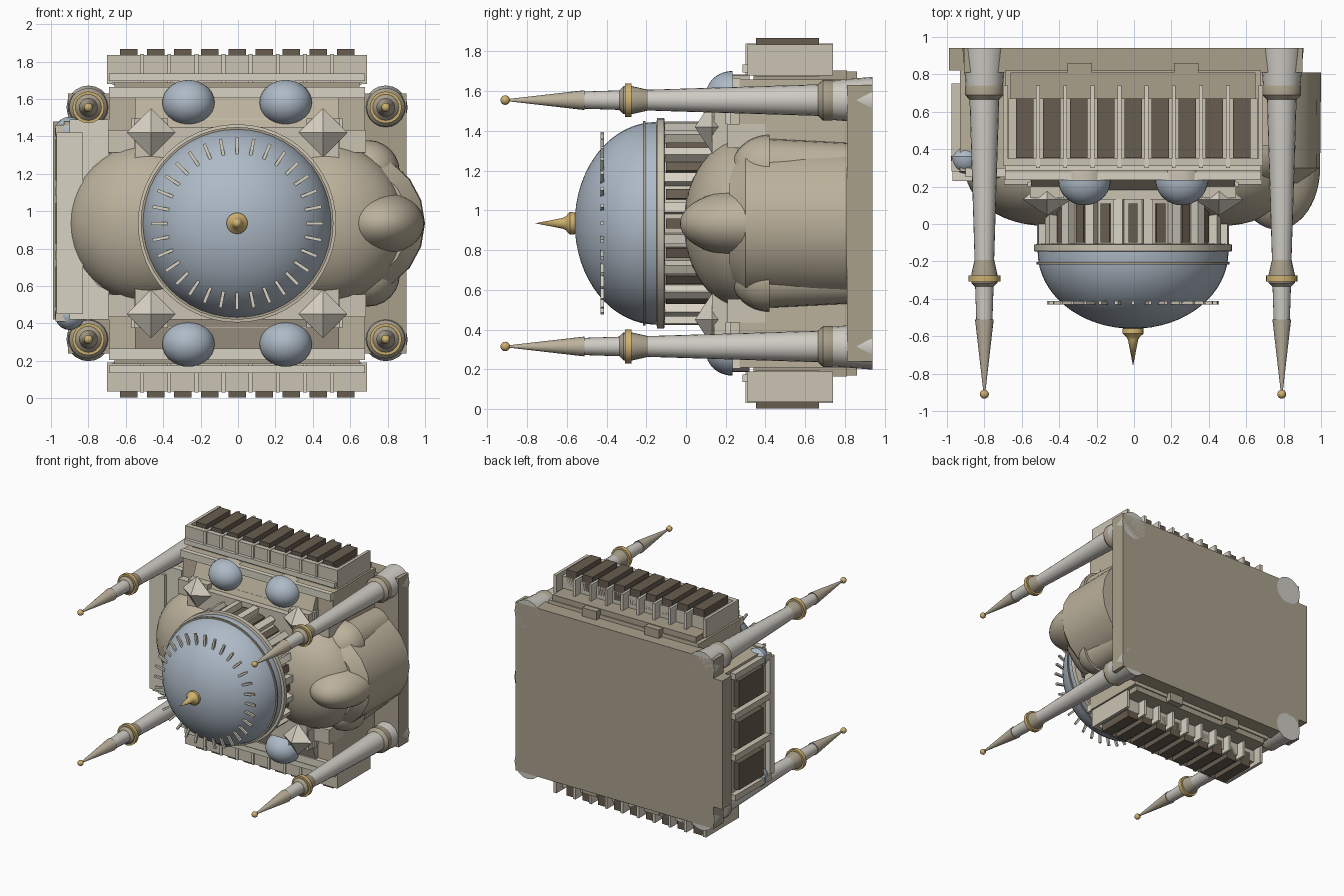
import bpy, bmesh, math
from mathutils import Matrix, Vector

if "Cube" in bpy.data.objects:
    bpy.data.objects.remove(bpy.data.objects["Cube"])

CX, CZ = -0.005, 0.935           # plan centre; the building's "up" is -y


def mat(name, *c):
    m = bpy.data.materials.new(name)
    m.diffuse_color = (*c, 1)
    m.use_nodes = True
    m.node_tree.nodes["Principled BSDF"].inputs["Base Color"].default_value = m.diffuse_color
    return m


STONE = mat("stone", 0.60, 0.55, 0.45)
PALE = mat("pale_stone", 0.69, 0.65, 0.55)
TAN = mat("tan_roof", 0.50, 0.44, 0.33)
BROWN = mat("brown_wall", 0.40, 0.35, 0.26)
DARK = mat("dark_window", 0.14, 0.11, 0.08)
BLUE = mat("lead_blue", 0.42, 0.49, 0.57)
GOLD = mat("gold", 0.62, 0.44, 0.16)
SHAFT = mat("shaft", 0.62, 0.60, 0.55)


def finish(name, bm, m):
    bmesh.ops.recalc_face_normals(bm, faces=bm.faces)
    me = bpy.data.meshes.new(name)
    bm.to_mesh(me)
    bm.free()
    me.materials.append(m)
    ob = bpy.data.objects.new(name, me)
    bpy.context.collection.objects.link(ob)
    return ob


def add_box(bm, x0, x1, y0, y1, z0, z1, rot=None):
    M = Matrix.Translation(((x0 + x1) / 2, (y0 + y1) / 2, (z0 + z1) / 2)) @ \
        Matrix.Diagonal((abs(x1 - x0), abs(y1 - y0), abs(z1 - z0), 1))
    bmesh.ops.create_cube(bm, size=1, matrix=(rot @ M) if rot else M)


def boxes(name, m, *specs):
    bm = bmesh.new()
    for s in specs:
        add_box(bm, *s)
    return finish(name, bm, m)


def lathe(name, m, profile, x=CX, z=CZ, n=32, sx=1, sz=1, turn=0):
    """Revolve (radius, y) points about an axis along y."""
    bm = bmesh.new()
    rings = []
    for r, y in profile:
        if r < 1e-5:
            rings.append([bm.verts.new((x, y, z))])
        else:
            rings.append([bm.verts.new((x + sx * r * math.cos(turn + i * math.tau / n), y,
                                        z + sz * r * math.sin(turn + i * math.tau / n)))
                          for i in range(n)])
    for a, b in zip(rings, rings[1:]):
        for i in range(n):
            j = (i + 1) % n
            vs = [a[i % len(a)], a[j % len(a)], b[j % len(b)], b[i % len(b)]]
            bm.faces.new(list(dict.fromkeys(vs)))
    for end in (rings[0], rings[-1]):
        if len(end) > 2:
            bm.faces.new(end)
    return finish(name, bm, m)


def cap(r, y0, h, k=12):
    """Half-ellipse profile: base radius r at y0, rising h towards -y."""
    return [(r * math.cos(t), y0 - h * math.sin(t))
            for t in [i * math.pi / 2 / k for i in range(k + 1)]]


def ring(name, m, n, r0, r1, y0, y1, width, phase=0):
    """Radial blocks set around the dome axis."""
    bm = bmesh.new()
    for i in range(n):
        R = Matrix.Translation((CX, 0, CZ)) @ Matrix.Rotation(phase + i * math.tau / n, 4, 'Y')
        add_box(bm, r0, r1, y0, y1, -width / 2, width / 2, R)
    return finish(name, bm, m)


# Base slab and stepped hall
boxes("base_slab", BROWN, (-0.91, 0.90, 0.81, 0.94, 0.24, 1.63))
boxes("entrance_slab", BROWN, (-0.99, -0.8, 0.82, 0.94, 0.42, 1.48))
boxes("hall_block", TAN, (-0.69, 0.68, 0.27, 0.82, 0.21, 1.66))
boxes("crossing_block", STONE, (-0.55, 0.54, 0.13, 0.3, 0.42, 1.45))

# Main drum and dome
lathe("drum_core", STONE, [(0.465, 0.2), (0.465, -0.13)], n=40)
ring("drum_windows", DARK, 20, 0.44, 0.485, -0.10, 0.11, 0.05)
ring("drum_piers", PALE, 20, 0.45, 0.515, -0.12, 0.14, 0.05, math.pi / 20)
lathe("drum_cornice", STONE, [(0.50, -0.105), (0.53, -0.11), (0.53, -0.145), (0.50, -0.15)], n=48)
lathe("main_dome", BLUE, [(0.51, -0.13)] + cap(0.51, -0.15, 0.41, 16), n=48)
lathe("dome_band", BROWN, [(0.50, -0.203), (0.515, -0.203), (0.515, -0.216), (0.50, -0.216)], n=48)
ring("dome_ribs", PALE, 32, 0.36, 0.46, -0.43, -0.412, 0.017, math.pi / 2)
lathe("dome_finial", GOLD, [(0.03, -0.53), (0.055, -0.56), (0.057, -0.585), (0.035, -0.605),
                            (0.027, -0.62), (0, -0.76)], n=16)

# Half domes at both ends, with walls below
for side, s in (("left", -1), ("right", 1)):
    x = CX + s * 0.47
    lathe(side + "_half_dome", TAN, [(0.41, 0.81), (0.43, 0.3)] + cap(0.43, 0.3, 0.31)[1:], x, n=40)
    for end, t in (("upper", 1), ("lower", -1)):
        lathe(f"{side}_{end}_niche_dome", TAN, [(0.13, 0.81), (0.15, 0.42)] + cap(0.17, 0.42, 0.19, 8),
              CX + s * 0.70, CZ + t * 0.275, 24)
lathe("apse_wall", TAN, [(0.425, 0.81), (0.42, 0.3), (0.34, 0.22)], 0.575, n=20, sz=0.95)
lathe("apse_dome", TAN, cap(0.23, 0.3, 0.33), 0.765, n=32, sz=0.74)

for end, s in (("upper", 1), ("lower", -1)):
    def Z(d, s=s):
        return CZ + s * d

    # Sloping roof between crossing and gallery
    bm = bmesh.new()
    pts = [(0.16, 0.46), (0.26, 0.70), (0.30, 0.70), (0.30, 0.46)]
    loops = [[bm.verts.new((x, y, Z(d))) for y, d in pts] for x in (-0.55, 0.54)]
    for L in loops:
        bm.faces.new(L)
    for i in range(4):
        j = (i + 1) % 4
        bm.faces.new((loops[0][i], loops[0][j], loops[1][j], loops[1][i]))
    finish(end + "_sloping_roof", bm, TAN)
    boxes(end + "_roof_ledges", PALE,
          (-0.69, 0.68, 0.235, 0.275, Z(0.67), Z(0.73)),
          (-0.57, 0.56, 0.20, 0.225, Z(0.50), Z(0.56)))
    # Side domes on low drums, and pyramid-capped corner buttresses
    for t in (-1, 1):
        x = CX + t * 0.26
        lathe(end + "_side_dome_drum", STONE, [(0.12, 0.32), (0.12, 0.22)], x, Z(0.645), 24, sz=0.87)
        lathe(end + "_side_dome", BLUE, cap(0.14, 0.235, 0.135), x, Z(0.645), 28, sz=0.87)
        x = CX + t * 0.46
        lathe(end + "_pyramid_cap", PALE, [(0.07, 0.18), (0.13, 0.13), (0, 0.045)], x, Z(0.485), 4)
        boxes(end + "_corner_buttress", STONE,
              (x - 0.09, x + 0.09, 0.14, 0.35, Z(0.40), Z(0.56)),
              (CX + t * 0.34, CX + t * 0.69, 0.21, 0.4, Z(0.38), Z(0.50)))
    # Gallery: roof plate, end walls, piers and windows
    boxes(end + "_aisle", BROWN, (-0.66, 0.65, 0.34, 0.81, Z(0.70), Z(0.77)),
          *[(x - 0.065, x + 0.065, 0.78, 0.86, Z(0.66), Z(0.765)) for x in (-0.29, 0.28)])
    boxes(end + "_gallery", STONE, (-0.67, 0.66, 0.35, 0.67, Z(0.74), Z(0.87)),
          (-0.70, 0.69, 0.31, 0.35, Z(0.75), Z(0.90)),
          (-0.70, -0.675, 0.31, 0.74, Z(0.745), Z(0.90)),
          (0.665, 0.69, 0.31, 0.74, Z(0.745), Z(0.90)))
    boxes(end + "_gallery_trim", PALE, (-0.69, 0.68, 0.285, 0.315, Z(0.76), Z(0.80)))
    xs = [CX + 0.145 * (i - 4) for i in range(9)]
    boxes(end + "_gallery_windows", DARK, *[(x - 0.047, x + 0.047, 0.352, 0.67, Z(0.80), Z(0.932)) for x in xs])
    boxes(end + "_gallery_piers", PALE,
          *[(x + 0.062, x + 0.083, 0.30, 0.74, Z(0.75), Z(0.905)) for x in xs[:-1]])

    # Four towers with balcony, cone roof and ball
    for x in (-0.80, 0.79):
        z = Z(0.62)
        lathe("tower_base", SHAFT, [(0.117, 0.94), (0.10, 0.74)], x, z, 20)
        lathe("tower_collar", BROWN, [(0.095, 0.75), (0.103, 0.735), (0.103, 0.69), (0.08, 0.665)], x, z, 20)
        lathe("tower_shaft", SHAFT, [(0.08, 0.69), (0.052, -0.2)], x, z, 20)
        lathe("tower_balcony", BROWN, [(0.052, -0.19), (0.07, -0.27), (0.07, -0.315), (0.05, -0.335)], x, z, 20)
        lathe("tower_ring", GOLD, [(0.06, -0.275), (0.085, -0.275), (0.085, -0.308), (0.06, -0.308)], x, z, 20)
        lathe("tower_upper_shaft", SHAFT, [(0.05, -0.31), (0.043, -0.52)], x, z, 20)
        lathe("tower_cone", TAN, [(0.05, -0.51), (0.004, -0.91)], x, z, 20)
        lathe("tower_ball", GOLD, [(0.024 * math.sin(i * math.pi / 8), -0.91 - 0.024 * math.cos(i * math.pi / 8))
                                   for i in range(9)], x, z, 12)

# Entrance hall on the left end
boxes("entrance_hall", TAN, (-0.93, -0.6, 0.28, 0.82, 0.45, 1.48))
boxes("entrance_roof", PALE, (-0.97, -0.83, 0.23, 0.29, 0.45, 1.42),
      (-0.90, -0.69, 0.25, 0.30, 0.42, 1.49))
boxes("entrance_windows", DARK, *[(-0.975, -0.9, 0.38, 0.70, CZ + d - 0.11, CZ + d + 0.11) for d in (-0.34, 0, 0.34)])
boxes("entrance_piers", STONE, *[(-0.975, -0.9, 0.28, 0.75, CZ + d - 0.025, CZ + d + 0.025)
                                 for d in (-0.5, -0.17, 0.17, 0.5)])
for d in (-0.49, 0.49):
    lathe("entrance_dome", BLUE, [(0.05, 0.40)] + cap(0.08, 0.36, 0.09, 8), -0.90, CZ + d, 20)

# Smooth the curved parts, keep hard edges
for ob in bpy.data.objects:
    ob.select_set(True)
    bpy.context.view_layer.objects.active = ob
bpy.ops.object.shade_smooth_by_angle(angle=math.radians(30))
